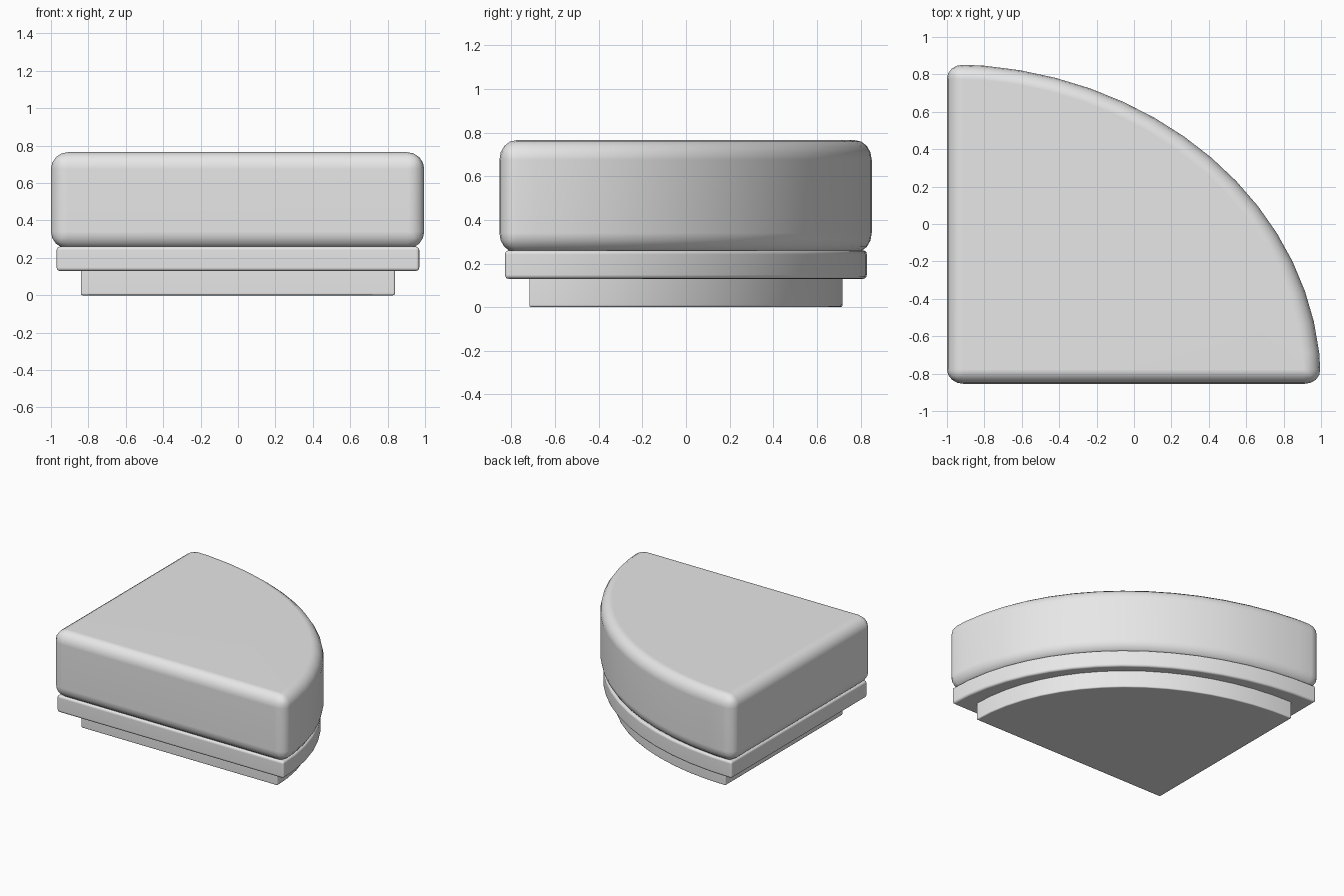
import bpy
import bmesh
import math

cube = bpy.data.objects.get("Cube")
if cube:
    bpy.data.objects.remove(cube, do_unlink=True)

GREY = (0.8, 0.8, 0.8, 1.0)
grey = bpy.data.materials.new("plain grey")
grey.use_nodes = True
grey.diffuse_color = GREY
grey.node_tree.nodes["Principled BSDF"].inputs["Base Color"].default_value = GREY

DEPTH_RATIO = 0.855   # the quarter round is shallower than it is wide
ARC_STEPS = 16


def quarter_round(name, half_width, z0, z1, bevel, segments):
    """Quarter-disc slab with its square corner at the front right, edges rounded."""
    radius = 2 * half_width
    bm = bmesh.new()
    outline = [bm.verts.new((0, 0, 0))]
    for i in range(ARC_STEPS + 1):
        a = math.pi / 2 * i / ARC_STEPS
        outline.append(bm.verts.new((radius * math.cos(a), radius * math.sin(a), 0)))
    face = bm.faces.new(outline)
    top = bmesh.ops.extrude_face_region(bm, geom=[face])["geom"]
    bmesh.ops.translate(bm, vec=(0, 0, z1 - z0),
                        verts=[v for v in top if isinstance(v, bmesh.types.BMVert)])
    bmesh.ops.recalc_face_normals(bm, faces=bm.faces)
    mesh = bpy.data.meshes.new(name)
    bm.to_mesh(mesh)
    bm.free()
    mesh.materials.append(grey)

    obj = bpy.data.objects.new(name, mesh)
    bpy.context.collection.objects.link(obj)
    obj.location = (-half_width, -half_width * DEPTH_RATIO, z0)
    obj.scale.y = DEPTH_RATIO
    bpy.ops.object.select_all(action='DESELECT')
    obj.select_set(True)
    bpy.context.view_layer.objects.active = obj

    # Round the edges, then shade
    mod = obj.modifiers.new("rounded_edges", 'BEVEL')
    mod.width = bevel
    mod.segments = segments
    mod.limit_method = 'ANGLE'
    mod.angle_limit = math.radians(40)
    bpy.ops.object.modifier_apply(modifier=mod.name)
    bpy.ops.object.transform_apply(location=True, rotation=False, scale=True)
    bpy.ops.object.shade_smooth_by_angle(angle=math.radians(50))
    normals = obj.modifiers.new("flat_faces", 'WEIGHTED_NORMAL')
    normals.keep_sharp = True
    return obj


# Recessed foot, seat frame and thick cushion, from the floor up
quarter_round("foot_plinth", 0.84, 0.0, 0.14, 0.01, 2)
quarter_round("seat_frame", 0.97, 0.13, 0.26, 0.018, 3)
quarter_round("seat_cushion", 1.0, 0.25, 0.765, 0.09, 4)
